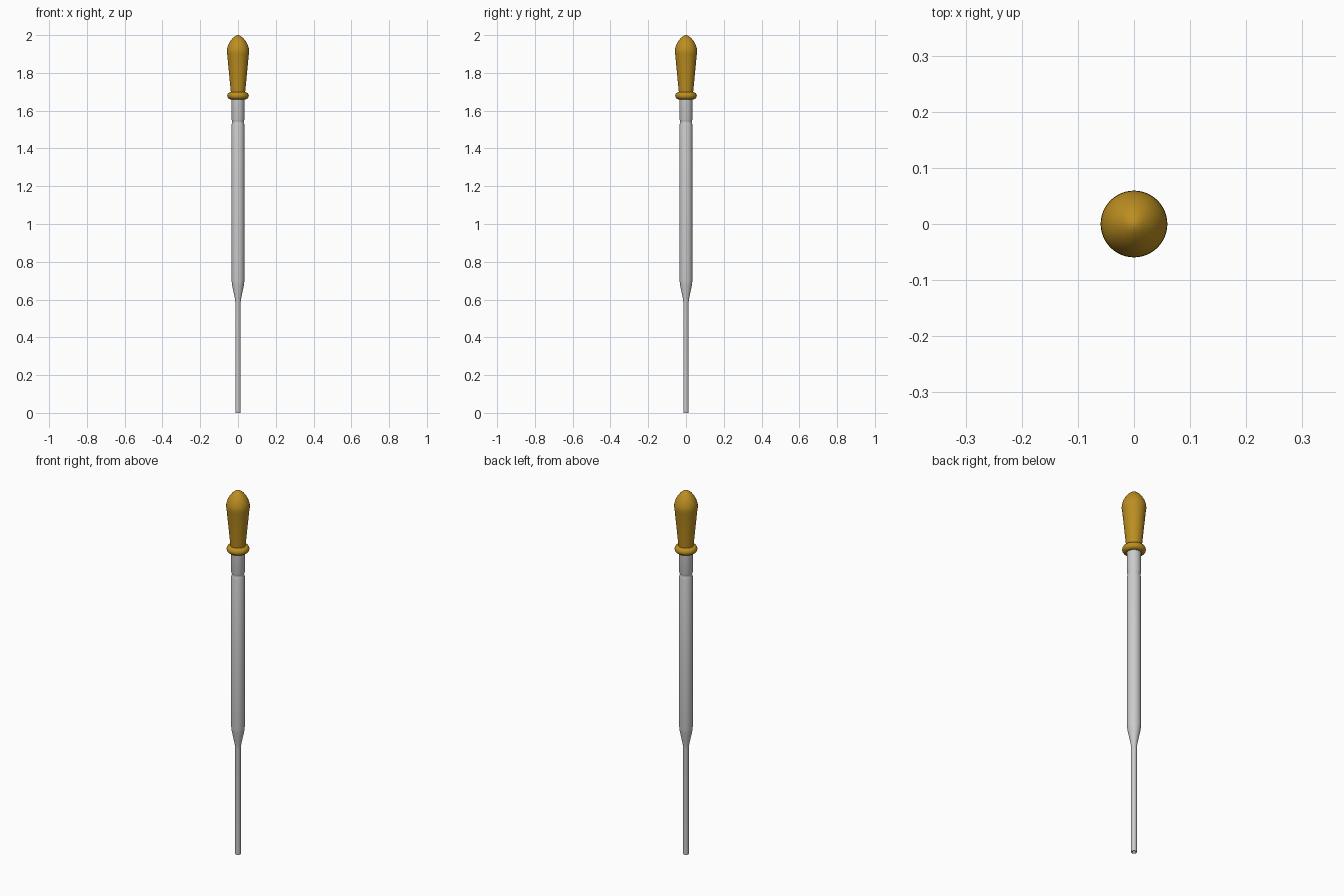
import bpy, bmesh, math

if "Cube" in bpy.data.objects:
    bpy.data.objects.remove(bpy.data.objects["Cube"])

SIDES = 48

def lathe(name, profile, closed=False, color=None):
    """Spin an (r, z) profile around the z axis."""
    bm = bmesh.new()
    verts = [bm.verts.new((r, 0, z)) for r, z in profile]
    for a, b in zip(verts, verts[1:]):
        bm.edges.new((a, b))
    if closed:
        bm.edges.new((verts[-1], verts[0]))
    bmesh.ops.spin(bm, geom=bm.verts[:] + bm.edges[:], cent=(0, 0, 0),
                   axis=(0, 0, 1), angle=2 * math.pi, steps=SIDES)
    bmesh.ops.remove_doubles(bm, verts=bm.verts[:], dist=1e-5)
    bmesh.ops.recalc_face_normals(bm, faces=bm.faces[:])
    mesh = bpy.data.meshes.new(name)
    bm.to_mesh(mesh)
    bm.free()
    obj = bpy.data.objects.new(name, mesh)
    bpy.context.collection.objects.link(obj)
    if color:
        mesh.materials.append(color)
    bpy.ops.object.select_all(action='DESELECT')
    bpy.context.view_layer.objects.active = obj
    obj.select_set(True)
    bpy.ops.object.shade_smooth_by_angle(angle=math.radians(35))
    return obj

rubber = bpy.data.materials.new("amber_rubber")
rubber.diffuse_color = (0.50, 0.27, 0.015, 1)
rubber.use_nodes = True
rubber.node_tree.nodes["Principled BSDF"].inputs["Base Color"].default_value = rubber.diffuse_color

# Glass tube: narrow stem, taper, wide barrel with a pinched groove, hollow bore
lathe("glass_tube", [
    (0.014, 0), (0.014, 0.585), (0.0165, 0.605), (0.031, 0.675), (0.034, 0.70),
    (0.034, 1.525), (0.032, 1.532), (0.030, 1.539), (0.032, 1.546), (0.034, 1.553),
    (0.034, 1.70), (0.028, 1.70), (0.028, 0.70), (0.009, 0.59), (0.009, 0)],
    closed=True)

# Rubber bulb: flaring body with an ogive tip
lathe("bulb", [
    (0, 1.67), (0.036, 1.67), (0.038, 1.70), (0.057, 1.895), (0.0595, 1.91),
    (0.0585, 1.925), (0.053, 1.945), (0.043, 1.965), (0.030, 1.982),
    (0.016, 1.994), (0.007, 1.999), (0, 2.0)], color=rubber)

# Rolled collar at the mouth of the bulb
steps = 16
lathe("bulb_collar", [
    (0.0375 + 0.0195 * math.cos(2 * math.pi * i / steps),
     1.679 + 0.0195 * math.sin(2 * math.pi * i / steps)) for i in range(steps)],
    closed=True, color=rubber)
